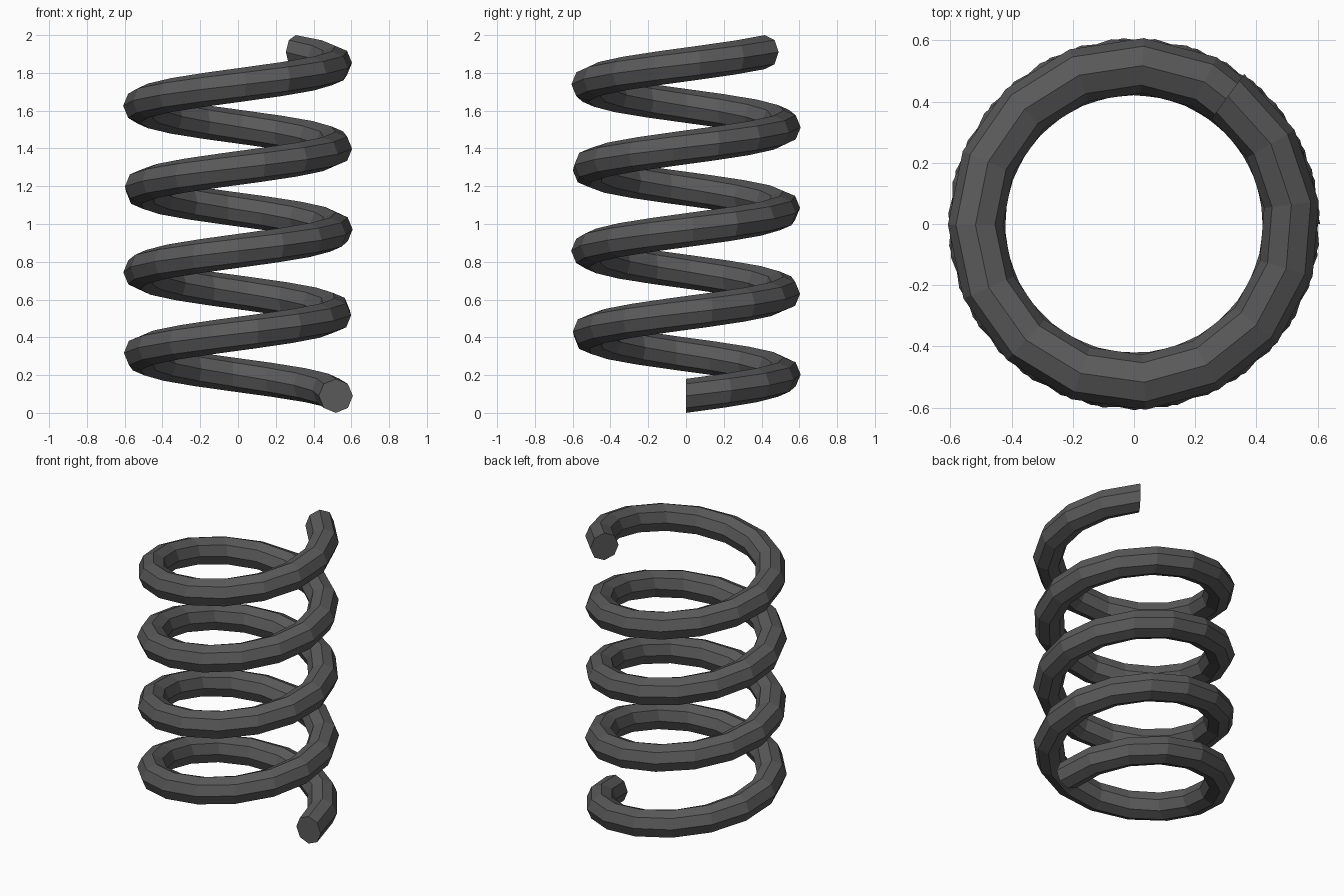
import bpy, bmesh
from math import cos, sin, pi, radians
from mathutils import Vector

if "Cube" in bpy.data.objects:
    bpy.data.objects.remove(bpy.data.objects["Cube"])

COIL_R, WIRE_R, SIDES = 0.518, 0.09, 8
STEPS, SWEEP = 64, radians(4 * 360 + 53.7)
RISE = 2.0 - 2 * WIRE_R

# Octagonal wire section in the x-z plane, swept up a helix
bm = bmesh.new()
ring = [bm.verts.new((COIL_R + WIRE_R * cos(2 * pi * i / SIDES), 0,
                      WIRE_R + WIRE_R * sin(2 * pi * i / SIDES)))
        for i in range(SIDES)]
start = bm.faces.new(ring)
end = bmesh.ops.spin(bm, geom=start.edges[:], cent=(0, 0, 0), axis=(0, 0, 1),
                     dvec=(0, 0, RISE / STEPS), angle=SWEEP, steps=STEPS)

# Cap on the upper end
end_edges = [g for g in end["geom_last"] if isinstance(g, bmesh.types.BMEdge)]
bmesh.ops.contextual_create(bm, geom=end_edges)
bmesh.ops.recalc_face_normals(bm, faces=bm.faces[:])

mesh = bpy.data.meshes.new("coil_spring")
bm.to_mesh(mesh)
bm.free()
spring = bpy.data.objects.new("coil_spring", mesh)
bpy.context.collection.objects.link(spring)

# Dark grey steel
steel = bpy.data.materials.new("dark_steel")
steel.diffuse_color = (0.1, 0.1, 0.1, 1)
steel.use_nodes = True
steel.node_tree.nodes["Principled BSDF"].inputs["Base Color"].default_value = steel.diffuse_color
mesh.materials.append(steel)
